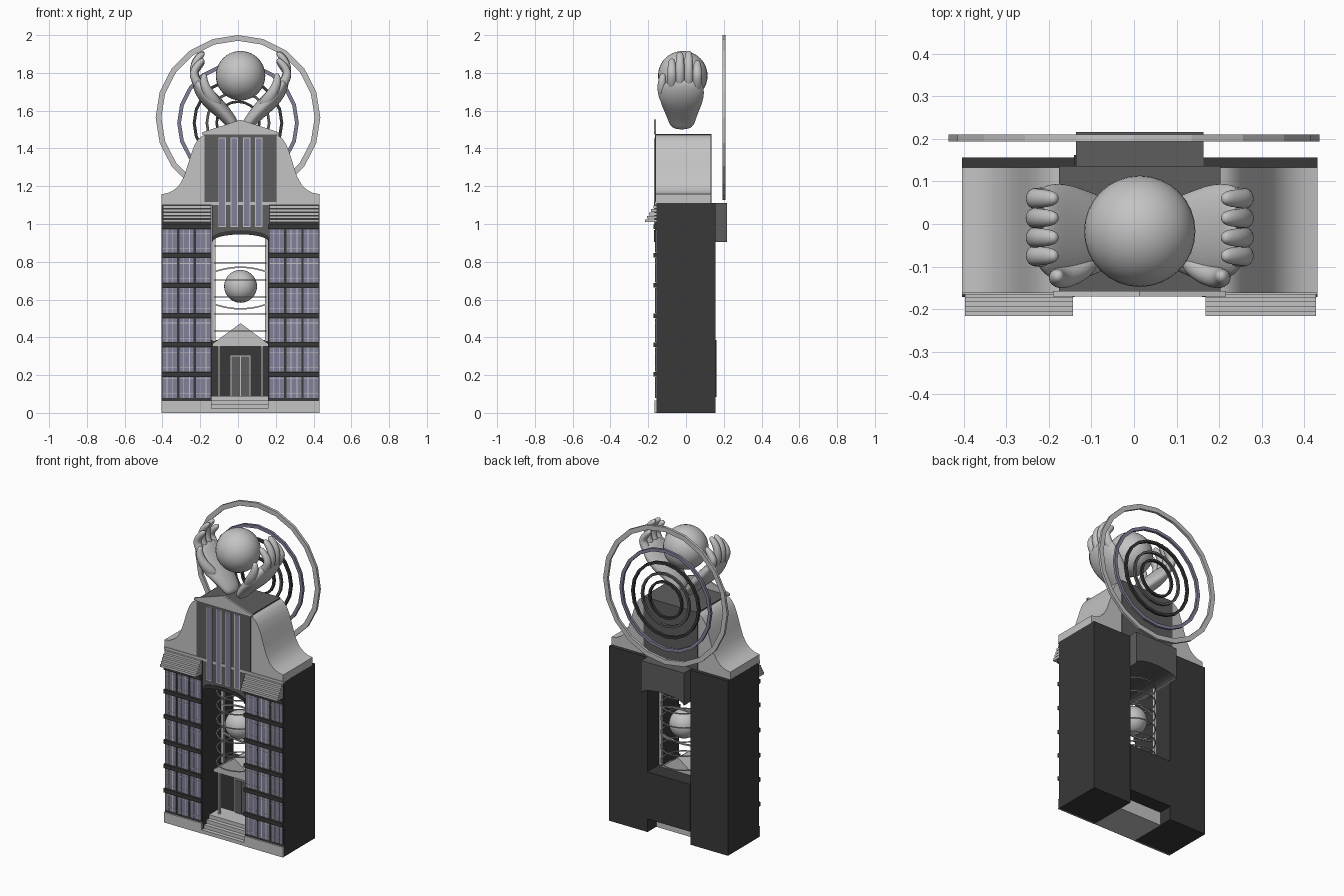
import bpy, bmesh, math
from mathutils import Vector

if "Cube" in bpy.data.objects:
    bpy.data.objects.remove(bpy.data.objects["Cube"], do_unlink=True)

CX = 0.0135  # centre line of the building


def material(name, r, g, b):
    m = bpy.data.materials.new(name)
    m.use_nodes = True
    m.diffuse_color = (r, g, b, 1)
    m.node_tree.nodes["Principled BSDF"].inputs["Base Color"].default_value = (r, g, b, 1)
    return m


LIGHT = material("light stone", .55, .55, .55)
DARK = material("dark cladding", .04, .04, .04)
MID = material("grey panel", .11, .11, .11)
GLASS = material("blue glass", .22, .22, .32)


def finish(name, bm, mat, smooth=False):
    bmesh.ops.recalc_face_normals(bm, faces=bm.faces)
    me = bpy.data.meshes.new(name)
    bm.to_mesh(me)
    bm.free()
    me.materials.append(mat)
    ob = bpy.data.objects.new(name, me)
    bpy.context.scene.collection.objects.link(ob)
    if smooth:
        bpy.ops.object.select_all(action='DESELECT')
        bpy.context.view_layer.objects.active = ob
        ob.select_set(True)
        bpy.ops.object.shade_smooth_by_angle(angle=math.radians(40))
    return ob


def boxes(name, items, mat):
    """Each item is x0, x1, y0, y1, z0, z1."""
    bm = bmesh.new()
    for x0, x1, y0, y1, z0, z1 in items:
        vs = bmesh.ops.create_cube(bm, size=1)["verts"]
        for v in vs:
            v.co = ((x0 + x1) / 2 + v.co.x * (x1 - x0), (y0 + y1) / 2 + v.co.y * (y1 - y0),
                    (z0 + z1) / 2 + v.co.z * (z1 - z0))
    return finish(name, bm, mat)


def prism(name, pts, y0, y1, mat, smooth=False):
    bm = bmesh.new()
    f = bm.faces.new([bm.verts.new((x, y0, z)) for x, z in pts])
    ext = bmesh.ops.extrude_face_region(bm, geom=[f])["geom"]
    for v in ext:
        if isinstance(v, bmesh.types.BMVert):
            v.co.y = y1
    return finish(name, bm, mat, smooth)


def ball(name, loc, r, mat):
    bm = bmesh.new()
    bmesh.ops.create_uvsphere(bm, u_segments=32, v_segments=20, radius=r)
    bmesh.ops.translate(bm, verts=bm.verts, vec=loc)
    return finish(name, bm, mat, True)


def ring(name, loc, r, width, depth, mat, flat=False, sides=20):
    """Square-section hoop, upright, or lying down when flat."""
    bm = bmesh.new()
    rows = []
    for i in range(sides):
        a = math.tau * i / sides
        row = []
        for rr, d in ((r, 0), (r, depth), (r - width, depth), (r - width, 0)):
            p = Vector((rr * math.sin(a), d, rr * math.cos(a)))
            if flat:
                p = Vector((p.x, p.z, d))
            row.append(bm.verts.new(p + Vector(loc)))
        rows.append(row)
    for i in range(sides):
        a, b = rows[i], rows[(i + 1) % sides]
        for k in range(4):
            bm.faces.new((a[k], a[(k + 1) % 4], b[(k + 1) % 4], b[k]))
    return finish(name, bm, mat)


def limb(name, side, sections, mat):
    """Oval loft; section = distance from centre line, y, z, thickness, width."""
    bm = bmesh.new()
    rows, n = [], 12
    pts = [Vector((CX + side * d, y, z)) for d, y, z, t, w in sections]
    for i, (d, y, z, t, w) in enumerate(sections):
        tan = pts[min(i + 1, len(pts) - 1)] - pts[max(i - 1, 0)]
        nor = Vector((tan.z, 0, -tan.x)).normalized()
        rows.append([bm.verts.new(pts[i] + nor * t * math.cos(math.tau * k / n)
                                  + Vector((0, w * math.sin(math.tau * k / n), 0))) for k in range(n)])
    for a, b in zip(rows, rows[1:]):
        for k in range(n):
            bm.faces.new((a[k], a[(k + 1) % n], b[(k + 1) % n], b[k]))
    bm.faces.new(rows[0])
    bm.faces.new(rows[-1])
    ob = finish(name, bm, mat)
    sub = ob.modifiers.new("rounding", 'SUBSURF')
    sub.levels = sub.render_levels = 2
    for p in ob.data.polygons:
        p.use_smooth = True
    return ob


# Two towers with glazed fronts
FLOORS = [.065, .205, .36, .515, .675, .835, .985]
for side, x0, x1 in (("right", -.405, -.14), ("left", .16, .432)):
    boxes(side + "_tower", [(x0, x1, -.157, .157, 0, 1.11)], DARK)
    boxes(side + "_tower_base", [(x0, x1, -.167, -.157, 0, .065)], LIGHT)
    panes, bars, bands = [], [], []
    cell = (x1 - x0) / 3
    for z0, z1 in zip(FLOORS, FLOORS[1:]):
        bands.append((x0, x1, -.172, -.157, z1 - .012, z1 + .012))
        for i in range(3):
            a, b = x0 + i * cell + .006, x0 + (i + 1) * cell - .006
            lo, hi = z0 + .014, z1 - .014
            panes.append((a, b, -.161, -.157, lo, hi))
            for f in (.3, .7):
                m = a + (b - a) * f
                bars.append((m - .002, m + .002, -.164, -.161, lo, hi))
            bars.append((a, b, -.163, -.161, lo + .1, lo + .104))
            bars.append((a, b, -.163, -.161, lo + .02, lo + .023))
    boxes(side + "_windows", panes, GLASS)
    boxes(side + "_window_bars", bars, LIGHT)
    boxes(side + "_floor_bands", bands, DARK)
    # Sloping slatted awning
    slats = [(x0 + .008, x1 - .004, -.217 + i * .011, -.157, 1.01 + i * .018, 1.025 + i * .018)
             for i in range(5)]
    boxes(side + "_awning", slats, LIGHT)

# Curved shoulders on top
half = [(.418, 1.11), (.418, 1.158), (.385, 1.164), (.355, 1.178), (.325, 1.205), (.3, 1.25),
        (.28, 1.31), (.262, 1.37), (.243, 1.42), (.222, 1.452), (.2, 1.468), (.17, 1.474)]
prism("shoulders", [(CX + d, z) for d, z in half] + [(CX - d, z) for d, z in reversed(half)],
      -.162, .133, LIGHT, True)
boxes("front_cornice", [(-.405, .432, -.166, -.15, 1.1, 1.116)], LIGHT)

# Central block and arched bridge between the towers
boxes("central_block", [(-.177, .204, -.164, .136, 1.11, 1.477)], MID)
arch = [(CX + .15 * math.cos(a), .905 + .04 * math.sin(a))
        for a in [math.pi * i / 12 for i in range(13)]]
prism("arched_bridge", [(-.1365, 1.112), (.1635, 1.112)] + arch, -.164, .217, MID)
prism("arch_trim", [(x, z + .022) for x, z in reversed(arch)] + arch, -.169, -.15, DARK)

# Tall window strips with light frames
strips = [CX - .098 + i * .065 for i in range(4)]
boxes("tall_window_frames", [(x - .02, x + .02, -.167, -.16, .985, 1.457) for x in strips], LIGHT)
boxes("tall_windows", [(x - .015, x + .015, -.169, -.162, .99, 1.452) for x in strips], GLASS)

# Gable
prism("gable", [(-.19, 1.473), (.217, 1.473), (.217, 1.485), (CX, 1.552), (-.19, 1.485)],
      -.17, -.158, LIGHT)

# Entrance: steps, wall, porch, door
boxes("steps", [(-.14, .16, -.165 + i * .025, .07, i * .0225, (i + 1) * .0225) for i in range(4)], LIGHT)
boxes("entrance_wall", [(-.141, .161, .03, .162, .085, .385)], DARK)
boxes("porch_beam", [(-.135, .16, -.055, .05, .352, .368)], LIGHT)
prism("porch_roof", [(-.135, .366), (.16, .366), (CX, .475)], -.055, .06, LIGHT)
boxes("porch_columns", [(x - .006, x + .006, -.05, -.038, .09, .355) for x in (-.1, .127)], LIGHT)
boxes("door_frame", [(-.04, .067, .024, .031, .09, .305)], LIGHT)
boxes("door_leaves", [(-.034, .0105, .02, .028, .09, .298), (.0165, .061, .02, .028, .09, .298)], MID)

# Globe in the opening, with its posts and hoops
ball("inner_globe", (CX, 0, .67), .087, LIGHT)
boxes("cage_posts", [(x - .008, x + .008, .025, .041, .38, .935) for x in (-.128, .152)], LIGHT)
for i in range(6):
    ring("cage_hoop_%d" % (i + 1), (CX, 0, .43 + i * .09), .137, .006, .006, LIGHT, True, 32)
for name, s, z in (("upper_arc", 1, .775), ("lower_arc", -1, .555)):
    line = [(CX - .14 + i * .028, z - s * .025 * ((i - 5) / 5) ** 2) for i in range(11)]
    prism(name, line + [(x, q - .008) for x, q in reversed(line)], .02, .03, LIGHT)

# Hoops behind the crown
for name, r, z, w, mat in (("outer_hoop", .436, 1.564, .03, LIGHT), ("second_hoop", .322, 1.535, .02, GLASS),
                           ("third_hoop", .24, 1.535, .016, DARK), ("fourth_hoop", .172, 1.535, .014, MID),
                           ("inner_hoop", .12, 1.535, .014, DARK)):
    ring(name, (0, .194, z), r, w, .016, mat)

# Hands holding the upper globe
ball("upper_globe", (CX, -.017, 1.785), .131, LIGHT)
for side, s in (("right", -1), ("left", 1)):
    limb(side + "_palm", s, [(.025, -.022, 1.505, .03, .06), (.055, -.022, 1.55, .036, .075),
                             (.11, -.024, 1.61, .046, .1), (.17, -.024, 1.665, .05, .125),
                             (.215, -.015, 1.725, .042, .115), (.24, -.01, 1.775, .022, .09)], LIGHT)
    for name, y, top in (("index", -.075, -.03), ("middle", -.032, .005), ("ring", .014, .01), ("little", .06, -.04)):
        limb("%s_%s_finger" % (side, name), s,
             [(.2, y, 1.7, .026, .026), (.24, y, 1.765, .026, .027), (.25, y, 1.815 + top / 2, .024, .025),
              (.235, y, 1.86 + top, .021, .023), (.208, y, 1.89 + top, .018, .02),
              (.194, y, 1.904 + top, .009, .01)], LIGHT)
    limb(side + "_thumb", s, [(.11, -.08, 1.61, .035, .035), (.155, -.115, 1.67, .034, .032),
                              (.185, -.128, 1.72, .026, .026), (.197, -.126, 1.765, .022, .022),
                              (.19, -.122, 1.8, .012, .013)], LIGHT)
